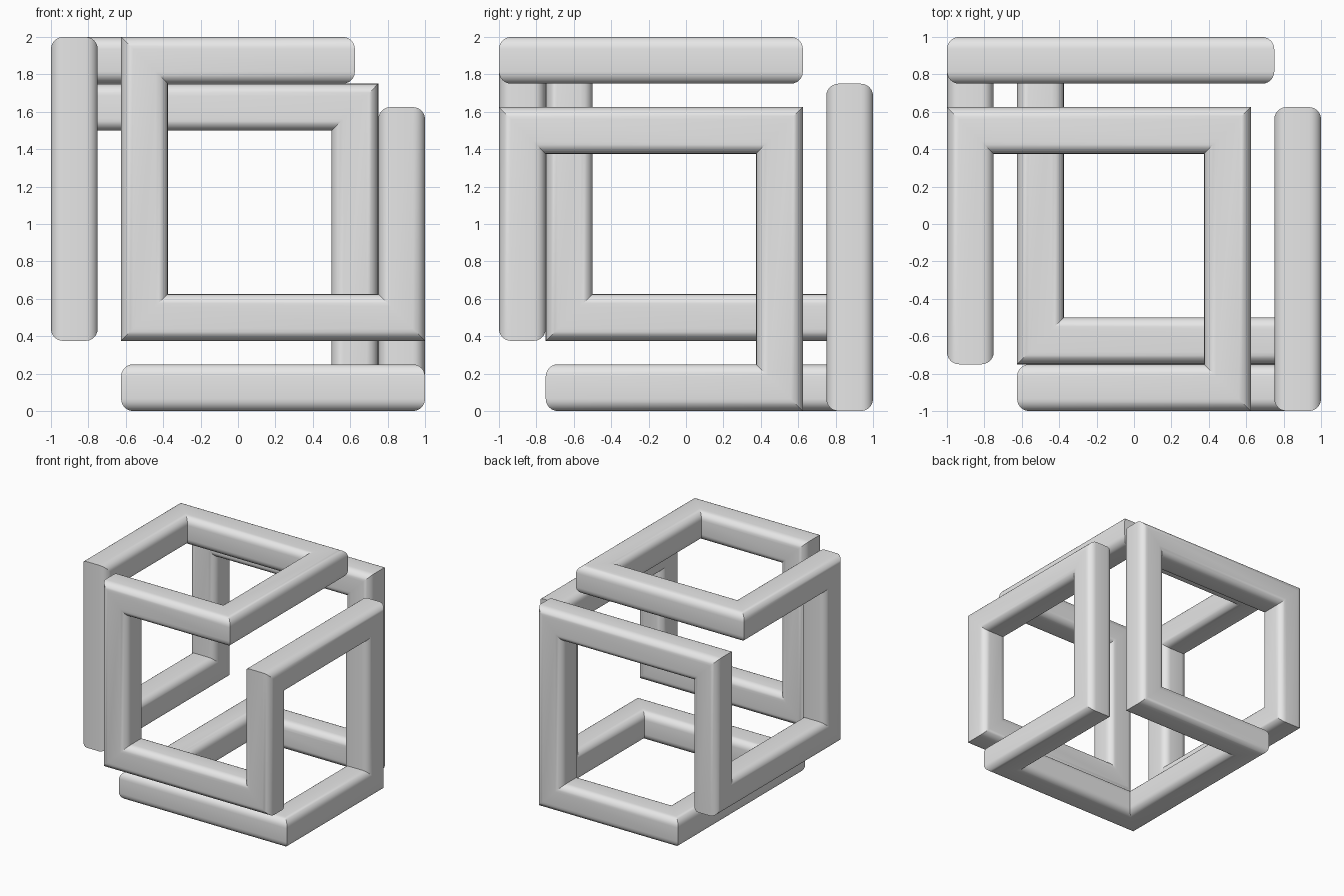
import bpy, bmesh
from math import sin, cos, pi, radians
from mathutils import Vector

cube = bpy.data.objects.get("Cube")
if cube:
    bpy.data.objects.remove(cube, do_unlink=True)

HALF, RADIUS, STEPS = 0.125, 0.065, 6   # bar half width, edge rounding
OUT, MID, IN = 0.875, 0.625, 0.5        # centre-line distances

# Closed centre line of the knot: each move changes one axis
start = (OUT, -OUT, IN)
moves = [("z", -IN), ("x", -IN), ("z", OUT), ("x", IN), ("y", IN), ("x", -OUT),
         ("y", -MID), ("z", -IN), ("y", OUT), ("z", MID), ("x", MID), ("z", -OUT),
         ("x", -IN), ("y", -MID), ("x", OUT), ("y", IN), ("z", IN)]
path = [Vector(start)]
for axis, value in moves:
    point = path[-1].copy()
    setattr(point, axis, value)
    path.append(point)


def rounded_square(u, v):
    """Cross-section offsets, four rounded corners in order."""
    ring = []
    for quarter in range(4):
        mid = pi / 4 + quarter * pi / 2
        core = (HALF - RADIUS) * 2 ** 0.5
        for i in range(STEPS + 1):
            a = quarter * pi / 2 + i / STEPS * pi / 2
            ring.append(u * (core * cos(mid) + RADIUS * cos(a))
                        + v * (core * sin(mid) + RADIUS * sin(a)))
    return ring


# Sweep the section along the path with mitred corners
bm = bmesh.new()
count = len(path)
dirs = [(path[(i + 1) % count] - path[i]).normalized() for i in range(count)]
u = dirs[0].cross(dirs[-1])
offsets = rounded_square(u, dirs[-1].cross(u))
first = list(offsets)
rings = []
for i in range(count):
    before, after = dirs[i - 1], dirs[i]
    ring = []
    for k, o in enumerate(offsets):
        s = o.dot(after)
        ring.append(bm.verts.new(path[i] + o - before * s))
        offsets[k] = o - (after + before) * s
    rings.append(ring)

# Join the rings, turning the last one to meet the first
n = len(first)
shift = min(range(n), key=lambda k: (first[k] - offsets[0]).length)
rings.append([rings[0][(k + shift) % n] for k in range(n)])
for a, b in zip(rings, rings[1:]):
    for k in range(n):
        j = (k + 1) % n
        bm.faces.new((a[k], a[j], b[j], b[k]))
bmesh.ops.recalc_face_normals(bm, faces=bm.faces)
bmesh.ops.translate(bm, verts=bm.verts, vec=(0, 0, 1))

mesh = bpy.data.meshes.new("knotted_cube_frame")
bm.to_mesh(mesh)
bm.free()
frame = bpy.data.objects.new("knotted_cube_frame", mesh)
bpy.context.collection.objects.link(frame)

# Plain grey material
grey = bpy.data.materials.new("light_grey")
grey.use_nodes = True
colour = (0.8, 0.8, 0.8, 1)
grey.diffuse_color = colour
for node in grey.node_tree.nodes:
    if node.type == "BSDF_PRINCIPLED":
        node.inputs["Base Color"].default_value = colour
mesh.materials.append(grey)

# Smooth rounded edges, crisp mitres
bpy.ops.object.select_all(action="DESELECT")
frame.select_set(True)
bpy.context.view_layer.objects.active = frame
bpy.ops.object.shade_smooth_by_angle(angle=radians(30))
